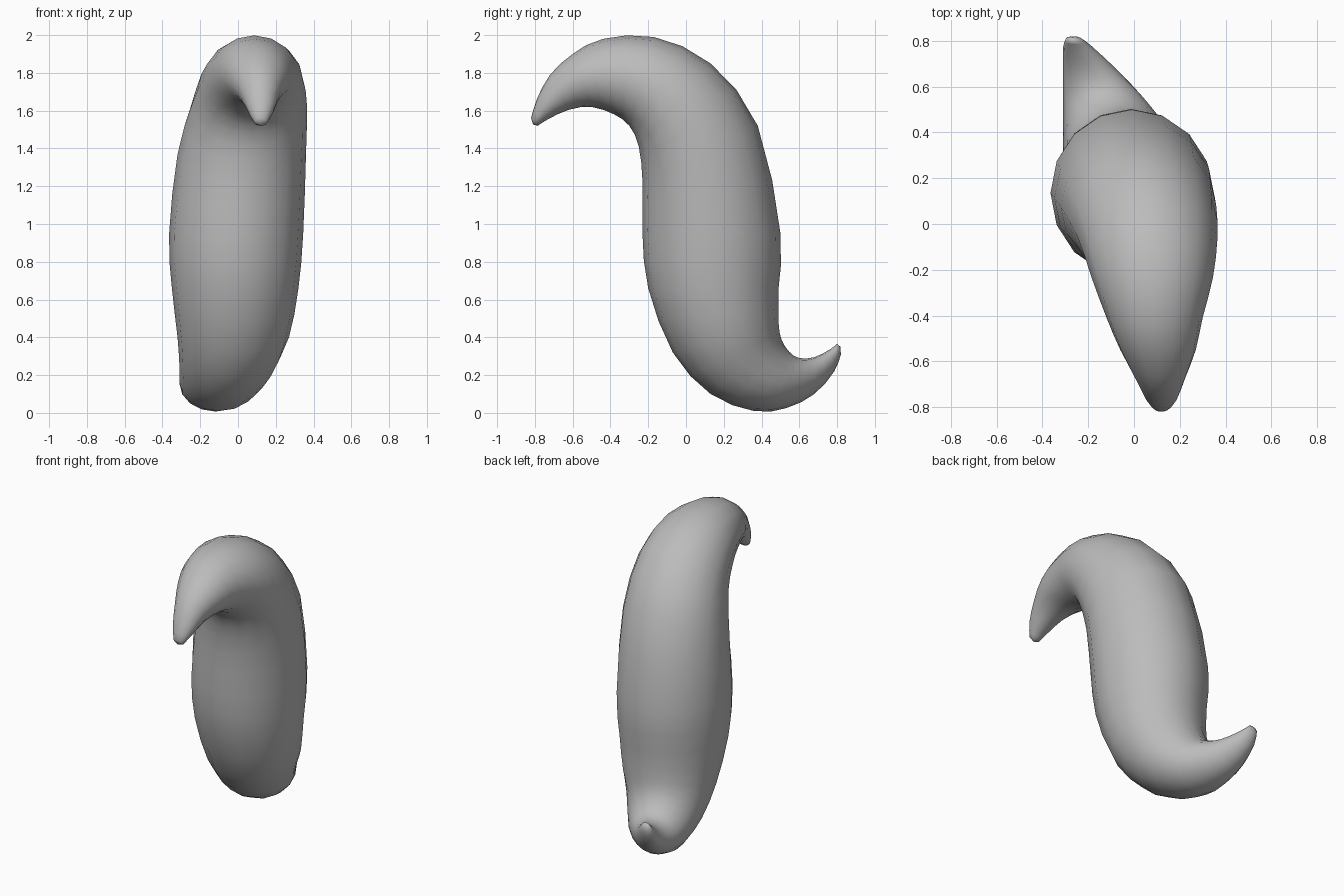
import bpy, bmesh, math
from mathutils import Vector

cube = bpy.data.objects.get("Cube")
if cube:
    bpy.data.objects.remove(cube, do_unlink=True)

SIDES = 16
STEPS = 2

# Cross-sections from upper tip to lower tip:
# inner-bend y, z, outer-bend y, z, sideways centre, sideways half-width
sections = [
    (-.785, 1.52, -.82, 1.56, .12, .035),
    (-.73, 1.555, -.79, 1.66, .12, .07),
    (-.62, 1.605, -.72, 1.79, .115, .11),
    (-.5, 1.62, -.6, 1.9, .105, .165),
    (-.38, 1.58, -.44, 1.98, .09, .21),
    (-.3, 1.52, -.17, 1.99, .08, .265),
    (-.25, 1.41, .13, 1.85, .06, .305),
    (-.23, 1.22, .38, 1.52, .02, .34),
    (-.23, .94, .5, .95, -.01, .355),
    (-.2, .66, .49, .66, -.015, .335),
    (-.07, .32, .49, .48, -.025, .295),
    (.13, .1, .505, .39, -.06, .25),
    (.36, .01, .545, .325, -.1, .21),
    (.53, .025, .6, .29, -.14, .17),
    (.68, .1, .68, .295, -.195, .115),
    (.785, .22, .76, .335, -.245, .065),
    (.82, .31, .8, .365, -.265, .033),
]


def blend(a, b, c, d, t):
    """Smooth interpolation between b and c."""
    return b + t * (c - a + t * (2 * a - 5 * b + 4 * c - d
                    + t * (3 * (b - c) + d - a))) * .5


def sample_sections():
    last = len(sections) - 1
    for i in range(last):
        around = [sections[min(max(i + k, 0), last)] for k in (-1, 0, 1, 2)]
        for s in range(STEPS):
            yield [blend(*values, s / STEPS) for values in zip(*around)]
    yield sections[last]


def add_ring(bm, section):
    iy, iz, oy, oz, cx, width = section
    inner, outer = Vector((cx, iy, iz)), Vector((cx, oy, oz))
    centre, arm = (inner + outer) / 2, (outer - inner) / 2
    ring = []
    for k in range(SIDES):
        angle = math.tau * k / SIDES
        offset = arm * math.cos(angle) + Vector((width * math.sin(angle), 0, 0))
        ring.append(bm.verts.new(centre + offset))
    return ring, centre


def cap(bm, ring, tip):
    point = bm.verts.new(tip)
    for k in range(SIDES):
        bm.faces.new((ring[k], ring[(k + 1) % SIDES], point))


# Curved tapering body skinned over the rings
bm = bmesh.new()
rings = [add_ring(bm, section) for section in sample_sections()]
for (a, _), (b, _) in zip(rings, rings[1:]):
    for k in range(SIDES):
        n = (k + 1) % SIDES
        bm.faces.new((a[k], a[n], b[n], b[k]))

# Rounded tips
for end, neighbour in ((0, 1), (-1, -2)):
    ring, centre = rings[end]
    outward = (centre - rings[neighbour][1]).normalized()
    cap(bm, ring, centre + outward * .015)

bmesh.ops.recalc_face_normals(bm, faces=bm.faces)
mesh = bpy.data.meshes.new("curved_body")
bm.to_mesh(mesh)
bm.free()
mesh.shade_smooth()

body = bpy.data.objects.new("curved_body", mesh)
bpy.context.collection.objects.link(body)

# Plain grey finish
grey = bpy.data.materials.new("plain_grey")
grey.use_nodes = True
colour = (.5, .5, .5, 1)
grey.diffuse_color = colour
grey.node_tree.nodes["Principled BSDF"].inputs["Base Color"].default_value = colour
mesh.materials.append(grey)
